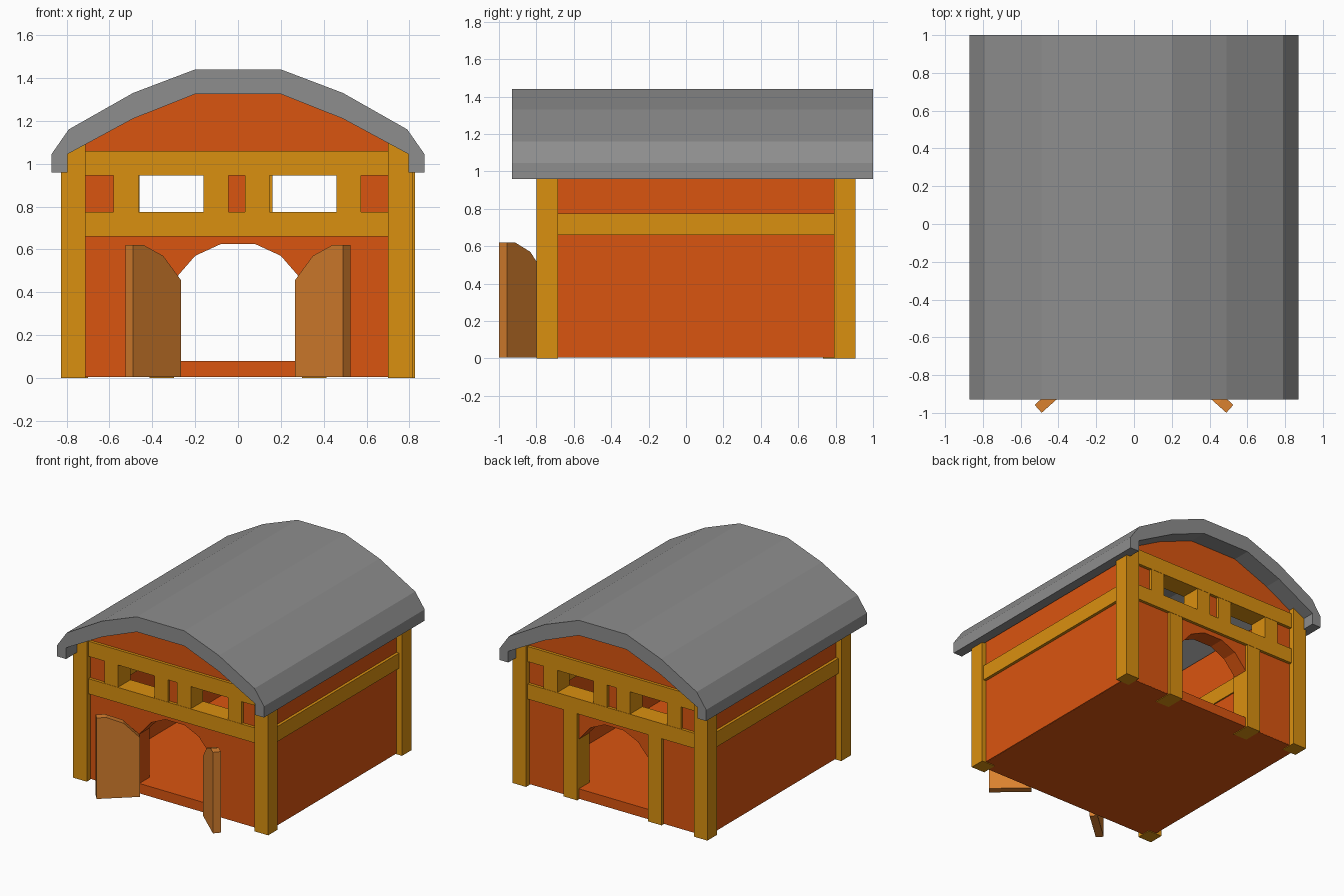
import bpy
import bmesh
from mathutils import Vector

cube = bpy.data.objects.get("Cube")
if cube:
    bpy.data.objects.remove(cube, do_unlink=True)


def material(name, r, g, b):
    m = bpy.data.materials.new(name)
    m.use_nodes = True
    m.diffuse_color = (r, g, b, 1)
    m.node_tree.nodes["Principled BSDF"].inputs["Base Color"].default_value = (r, g, b, 1)
    return m


GOLD = material("golden timber", 0.70, 0.28, 0.005)
ORANGE = material("orange wall", 0.70, 0.09, 0.005)
GREY = material("grey roof", 0.27, 0.27, 0.27)
BROWN = material("brown door", 0.70, 0.22, 0.028)
MID = 0.0525  # y centre of the house body


def prism(name, outline, origin, across, depth, mat):
    """Extrude an outline, drawn along 'across' and z, by the depth vector."""
    origin, across, depth = Vector(origin), Vector(across), Vector(depth)
    bm = bmesh.new()
    verts = [bm.verts.new(origin + across * u + Vector((0, 0, z))) for u, z in outline]
    face = bm.faces.new(verts)
    new = bmesh.ops.extrude_face_region(bm, geom=[face])["geom"]
    bmesh.ops.translate(bm, verts=[v for v in new if isinstance(v, bmesh.types.BMVert)], vec=depth)
    bmesh.ops.recalc_face_normals(bm, faces=bm.faces)
    mesh = bpy.data.meshes.new(name)
    bm.to_mesh(mesh)
    bm.free()
    mesh.materials.append(mat)
    obj = bpy.data.objects.new(name, mesh)
    bpy.context.collection.objects.link(obj)
    return obj


def rect(x0, x1, z0, z1):
    return [(x0, z0), (x1, z0), (x1, z1), (x0, z1)]


def mirrored(half):
    """Complete a right-hand half outline with its left-hand reflection."""
    return half + [(-x, z) for x, z in reversed(half)]


def end_part(name, outline, side, near, far, mat):
    """Part of an end wall; side 1 is the front, -1 the back, turned half round."""
    return prism(name, outline, (0, MID - side * near, 0), (side, 0, 0),
                 (0, -side * (far - near), 0), mat)


# Roof shell
roof_half = [(0.2, 1.325), (0.49, 1.21), (0.795, 1.045), (0.795, 0.96), (0.87, 0.96),
             (0.87, 1.045), (0.79, 1.16), (0.49, 1.33), (0.2, 1.44)]
prism("roof", mirrored(roof_half), (0, -0.93, 0), (1, 0, 0), (0, 1.93, 0), GREY)

# Floor slab
prism("floor", rect(-0.775, 0.775, 0.005, 0.08), (0, MID - 0.809, 0), (1, 0, 0), (0, 1.618, 0), ORANGE)

# End walls with arched doorways, windows and timber frames
arch_half = [(0.08, 0.625), (0.2, 0.57), (0.3, 0.455), (0.3, 0.006), (0.78, 0.006), (0.78, 0.7)]
gable_half = [(0.78, 0.98), (0.78, 1.08), (0.49, 1.24), (0.2, 1.36)]
for side, end in ((1, "front"), (-1, "back")):
    end_part(end + "_arch_wall", mirrored(arch_half), side, 0.69, 0.81, ORANGE)
    end_part(end + "_gable", mirrored(gable_half), side, 0.69, 0.81, ORANGE)
    for label, x0, x1 in (("left", 0.55, 0.78), ("middle", -0.06, 0.06), ("right", -0.78, -0.55)):
        end_part(f"{end}_{label}_panel", rect(x0, x1, 0.7, 1.0), side, 0.69, 0.81, ORANGE)
    for label, z in (("lower", 0.66), ("upper", 0.945)):
        end_part(f"{end}_{label}_beam", rect(-0.72, 0.71, z, z + 0.115), side, 0.68, 0.832, GOLD)
    for i, x in enumerate((-0.58, -0.16, 0.032, 0.46)):
        end_part(f"{end}_window_stud_{i + 1}", rect(x, x + 0.115, 0.77, 0.95), side, 0.682, 0.83, GOLD)
    for label, x in (("right", -0.826), ("left", 0.70)):
        end_part(f"{end}_{label}_post", rect(x, x + 0.114, 0, 1.1), side, 0.738, 0.8525, GOLD)

# Back door jambs
for label, x in (("right", -0.413), ("left", 0.298)):
    end_part(f"back_{label}_jamb", rect(x, x + 0.115, 0, 0.67), -1, 0.68, 0.83, GOLD)

# Side walls with rails, and the open front doors
door_outline = [(0, 0.004), (0.3, 0.004), (0.3, 0.62), (0.235, 0.62), (0.113, 0.57), (0, 0.455)]
for s, label in ((1, "left"), (-1, "right")):
    prism(label + "_wall", rect(0.66, 0.78, 0.006, 1.09), (0, MID - 0.8, 0), (s, 0, 0), (0, 1.6, 0), ORANGE)
    prism(label + "_rail", rect(0.65, 0.802, 0.66, 0.775), (0, MID - 0.745, 0), (s, 0, 0), (0, 1.49, 0), GOLD)
    prism(label + "_door", door_outline, (s * 0.265, -0.8, 0), (s * 0.747, -0.665, 0),
          (s * 0.037, 0.042, 0), BROWN)
